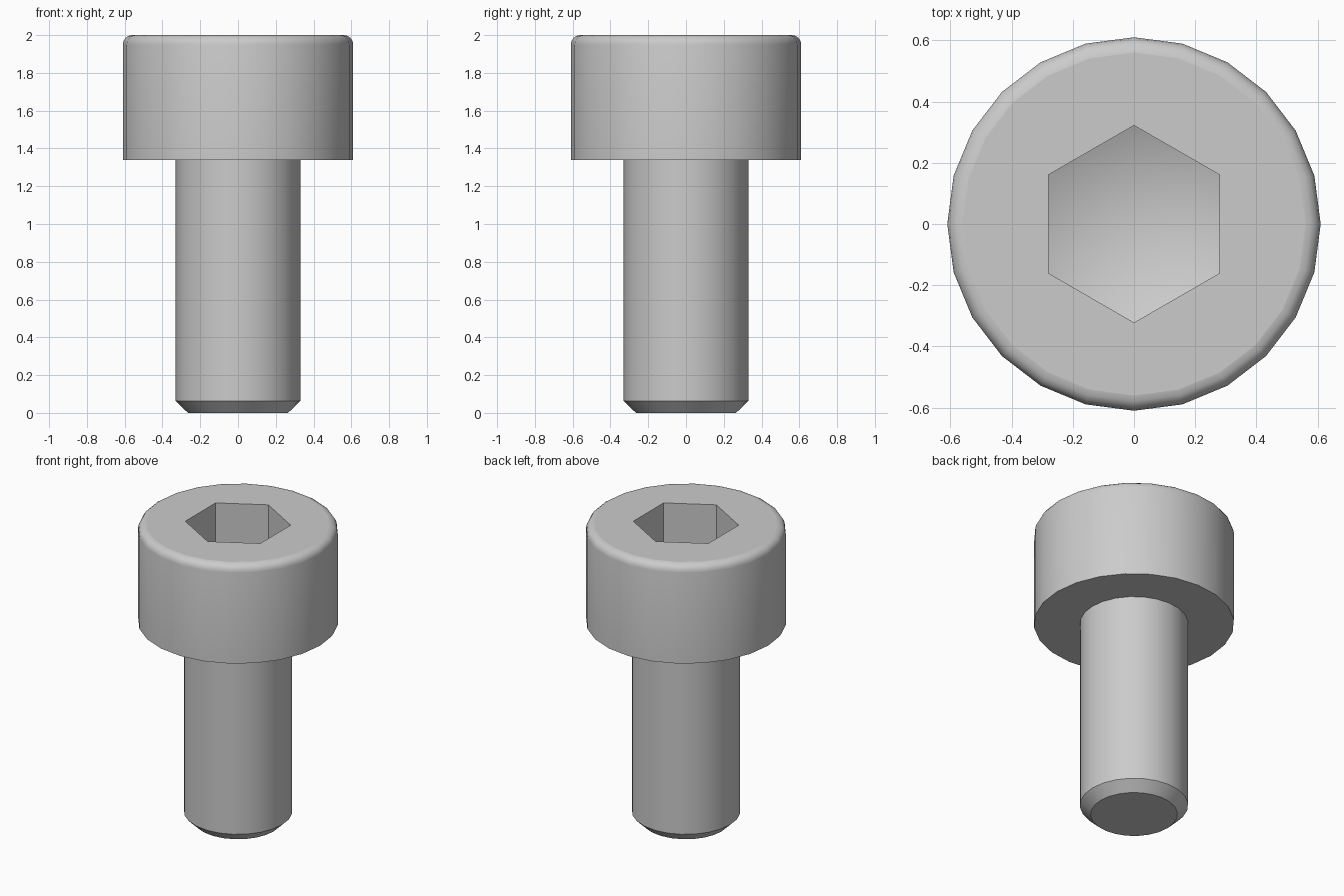
import bpy, bmesh
from math import sin, cos, pi, radians

cube = bpy.data.objects.get("Cube")
if cube:
    bpy.data.objects.remove(cube, do_unlink=True)

SIDES = 24
steel = bpy.data.materials.new("grey_steel")
steel.use_nodes = True
color = (0.6, 0.6, 0.6, 1)
steel.diffuse_color = color
steel.node_tree.nodes["Principled BSDF"].inputs["Base Color"].default_value = color


def ring(bm, radius, z, sides=SIDES):
    """Circle of vertices starting at +y."""
    steps = [pi / 2 + 2 * pi * i / sides for i in range(sides)]
    return [bm.verts.new((radius * cos(a), radius * sin(a), z)) for a in steps]


def bridge(bm, lower, upper):
    n = len(lower)
    for i in range(n):
        j = (i + 1) % n
        bm.faces.new((lower[i], lower[j], upper[j], upper[i]))


def lathe(bm, profile):
    rings = [ring(bm, r, z) for r, z in profile]
    for lower, upper in zip(rings, rings[1:]):
        bridge(bm, lower, upper)
    return rings


bm = bmesh.new()

# Shank with chamfered tip, underside of the head, head wall and rounded rim
fillet, head_r, top_z = 0.05, 0.61, 2.0
profile = [(0.265, 0), (0.33, 0.063), (0.33, 1.34), (head_r, 1.34)]
for k in range(5):
    a = k * pi / 8
    profile.append((head_r - fillet * (1 - cos(a)), top_z - fillet * (1 - sin(a))))
rings = lathe(bm, profile)
bm.faces.new(list(reversed(rings[0])))

# Flat top around the hexagonal opening
rim = rings[-1]
hex_top = ring(bm, 0.322, top_z, 6)
top_faces = []
for i in range(6):
    arc = [rim[(4 * i + k) % SIDES] for k in range(5)]
    top_faces.append(bm.faces.new(arc + [hex_top[(i + 1) % 6], hex_top[i]]))

# Socket walls and the drilled conical floor
hex_low = ring(bm, 0.322, 1.69, 6)
bridge(bm, hex_top, hex_low)
tip = bm.verts.new((0, 0, 1.54))
for i in range(6):
    bm.faces.new((hex_low[i], hex_low[(i + 1) % 6], tip))

bm.normal_update()
mesh = bpy.data.meshes.new("socket_bolt")
bm.to_mesh(mesh)
bm.free()
mesh.materials.append(steel)
bolt = bpy.data.objects.new("socket_bolt", mesh)
bpy.context.collection.objects.link(bolt)

# Smooth curved walls, crisp edges at chamfer, shoulder and socket
bpy.ops.object.select_all(action="DESELECT")
bolt.select_set(True)
bpy.context.view_layer.objects.active = bolt
bpy.ops.object.shade_smooth_by_angle(angle=radians(35))
for poly in mesh.polygons:
    if abs(poly.normal.z) > 0.999:
        poly.use_smooth = False
